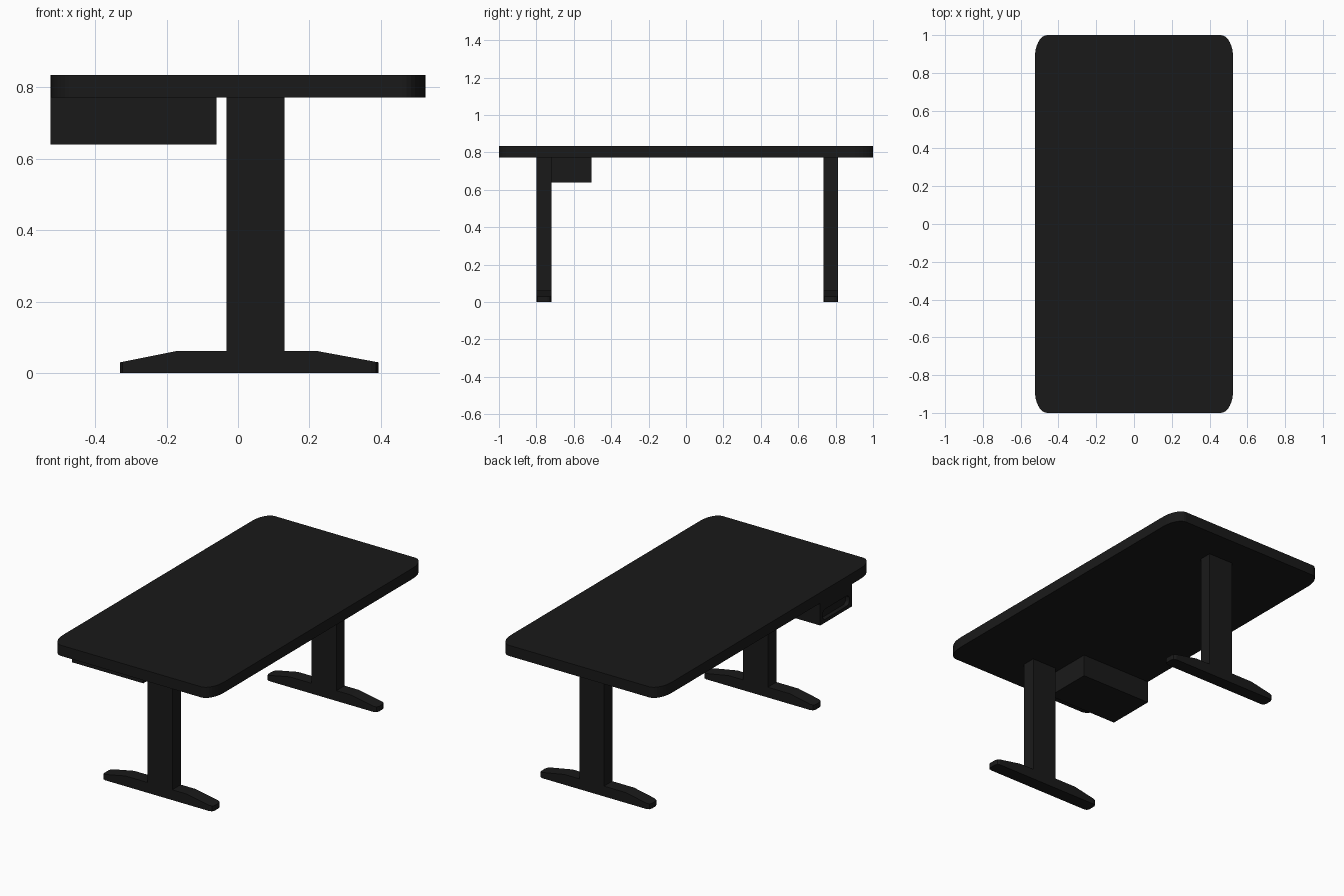
import bpy, bmesh, math
from mathutils import Vector

if "Cube" in bpy.data.objects:
    bpy.data.objects.remove(bpy.data.objects["Cube"])


def prism(name, pts, direction, colour=True):
    """Extrude a closed 3D outline along a direction vector."""
    bm = bmesh.new()
    face = bm.faces.new([bm.verts.new(p) for p in pts])
    ext = bmesh.ops.extrude_face_region(bm, geom=[face])
    bmesh.ops.translate(bm, vec=Vector(direction),
                        verts=[g for g in ext["geom"] if isinstance(g, bmesh.types.BMVert)])
    bmesh.ops.recalc_face_normals(bm, faces=bm.faces)
    me = bpy.data.meshes.new(name)
    bm.to_mesh(me)
    bm.free()
    ob = bpy.data.objects.new(name, me)
    bpy.context.collection.objects.link(ob)
    if colour:
        me.materials.append(black)
    return ob


def box(name, x0, x1, y0, y1, z0, z1):
    return prism(name, [(x0, y0, z0), (x1, y0, z0), (x1, y1, z0), (x0, y1, z0)], (0, 0, z1 - z0))


def rounded(hw, hh, rx, ry, n):
    """Rounded rectangle outline with elliptical corners."""
    pts = []
    for q, (sx, sy) in enumerate([(1, 1), (-1, 1), (-1, -1), (1, -1)]):
        for i in range(n + 1):
            a = math.pi / 2 * (q + i / n)
            pts.append((sx * (hw - rx) + rx * math.cos(a), sy * (hh - ry) + ry * math.sin(a)))
    return pts


black = bpy.data.materials.new("black_finish")
black.diffuse_color = (0.01, 0.01, 0.01, 1)
black.use_nodes = True
black.node_tree.nodes["Principled BSDF"].inputs["Base Color"].default_value = black.diffuse_color

# Table top with rounded corners
prism("table_top", [(x, y, 0.772) for x, y in rounded(0.525, 1.0, 0.065, 0.12, 8)], (0, 0, 0.063))

# Two column legs, each on a tapered foot
foot_profile = [(-0.33, 0), (0.393, 0), (0.393, 0.03), (0.225, 0.061), (-0.175, 0.061), (-0.33, 0.03)]
for side, y0, y1 in (("front", -0.80, -0.72), ("back", 0.735, 0.812)):
    box(side + "_leg", -0.032, 0.13, y0, y1, 0.06, 0.772)
    foot = prism(side + "_foot", [(x, y0, z) for x, z in foot_profile], (0, y1 - y0, 0))
    # Round the vertical corners at the foot ends
    bm = bmesh.new()
    bm.from_mesh(foot.data)
    ends = [e for e in bm.edges
            if abs(e.verts[0].co.x - e.verts[1].co.x) < 1e-5
            and abs(e.verts[0].co.y - e.verts[1].co.y) < 1e-5]
    bmesh.ops.bevel(bm, geom=ends, offset=0.02, segments=2, profile=0.5, affect='EDGES')
    bm.to_mesh(foot.data)
    bm.free()

# Drawer under the top, with a rounded finger recess in its face
drawer = box("drawer", -0.525, -0.06, -0.80, -0.505, 0.64, 0.772)
cutter = prism("recess_cutter",
               [(-0.56, -0.6525 + y, 0.69 + z) for y, z in rounded(0.125, 0.03, 0.025, 0.025, 5)],
               (0.06, 0, 0), False)
cutter.hide_render = True
cutter.hide_viewport = True
cut = drawer.modifiers.new("finger_recess", 'BOOLEAN')
cut.operation = 'DIFFERENCE'
cut.object = cutter
